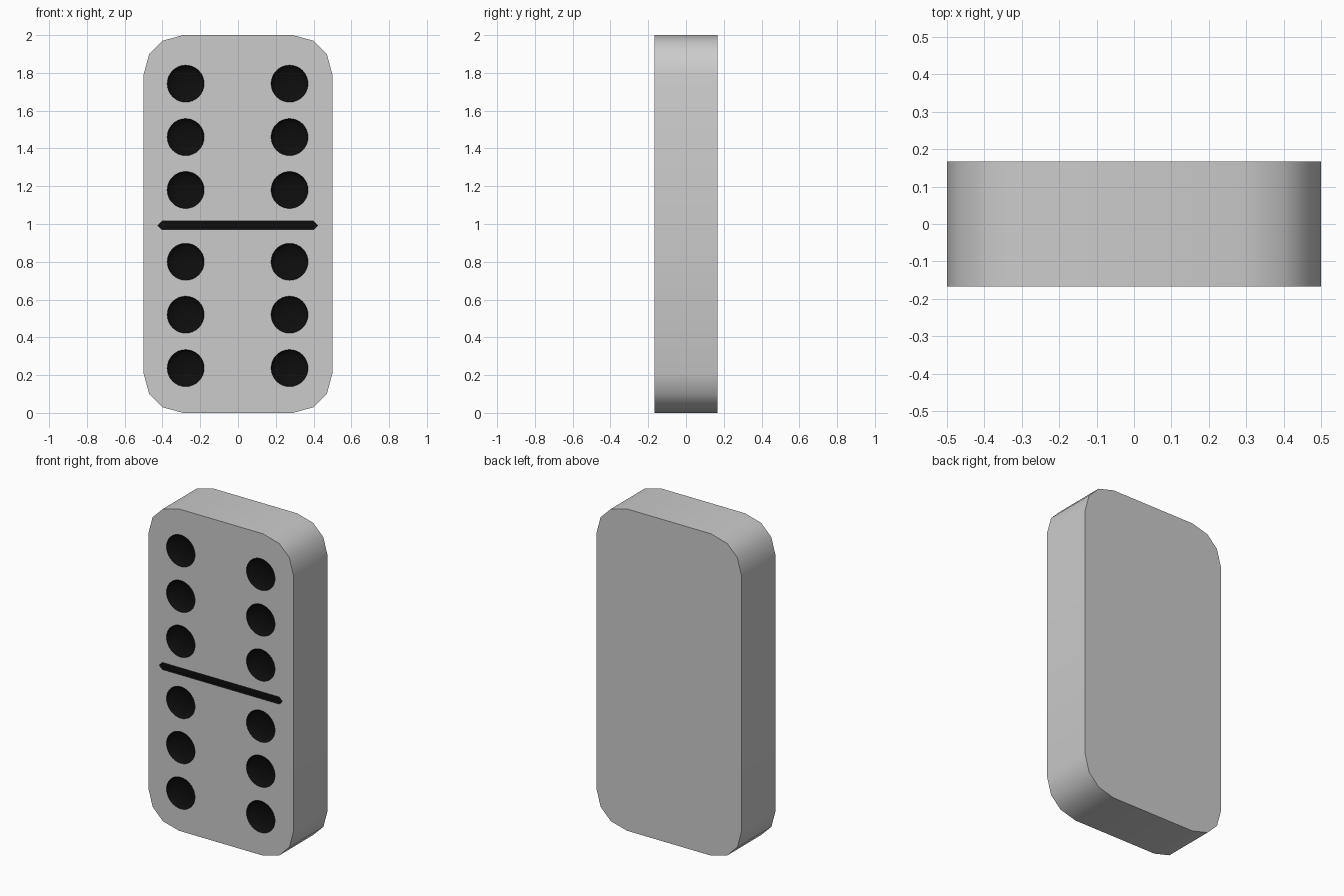
import bpy, bmesh, math
from mathutils import Matrix, Vector

if "Cube" in bpy.data.objects:
    bpy.data.objects.remove(bpy.data.objects["Cube"])

HALF = 0.167          # half thickness
PIP_R, PIP_DEPTH = 0.098, 0.035

black = bpy.data.materials.new("black_paint")
black.diffuse_color = (0.004, 0.004, 0.004, 1)
black.use_nodes = True
black.node_tree.nodes["Principled BSDF"].inputs["Base Color"].default_value = black.diffuse_color
grey = bpy.data.materials.new("tile_grey")
grey.diffuse_color = (0.8, 0.8, 0.8, 1)
grey.use_nodes = True
grey.node_tree.nodes["Principled BSDF"].inputs["Base Color"].default_value = grey.diffuse_color


def make_object(name, bm, mat):
    bmesh.ops.recalc_face_normals(bm, faces=bm.faces)
    mesh = bpy.data.meshes.new(name)
    bm.to_mesh(mesh)
    bm.free()
    mesh.materials.append(mat)
    obj = bpy.data.objects.new(name, mesh)
    bpy.context.collection.objects.link(obj)
    return obj


def prism(bm, outline, y0, y1):
    face = bm.faces.new([bm.verts.new((x, y0, z)) for x, z in outline])
    ext = bmesh.ops.extrude_face_region(bm, geom=[face])
    verts = [v for v in ext["geom"] if isinstance(v, bmesh.types.BMVert)]
    bmesh.ops.translate(bm, verts=verts, vec=(0, y1 - y0, 0))


# tile body: one faceted corner mirrored to all four
corner = [(0.5, 0.79), (0.47, 0.9), (0.4, 0.97), (0.29, 1.0)]
top = corner + [(-x, z) for x, z in reversed(corner)]
outline = [(x, 1 + z) for x, z in top] + [(-x, 1 - z) for x, z in top]
bm = bmesh.new()
prism(bm, outline, -HALF, HALF)
body = make_object("domino_tile", bm, grey)

# cutter: shallow round pips and the dividing groove
bm = bmesh.new()
for x in (-0.277, 0.273):
    for z in (0.237, 0.52, 0.80, 1.18, 1.46, 1.743):
        m = (Matrix.Translation((x, -HALF, z))
             @ Matrix.Diagonal((PIP_R, PIP_DEPTH, PIP_R, 1))
             @ Matrix.Rotation(math.pi / 2, 4, 'X'))
        bmesh.ops.create_uvsphere(bm, u_segments=32, v_segments=16, radius=1, matrix=m)
groove = [(0.422, 0.993), (0.4, 1.015), (-0.403, 1.015),
          (-0.425, 0.993), (-0.403, 0.971), (0.4, 0.971)]
prism(bm, groove, -HALF - 0.05, -HALF + 0.02)
cutter = make_object("pip_cutter", bm, black)
cutter.hide_render = True

# carve the marks, carrying the black paint into the hollows
mod = body.modifiers.new("carve", 'BOOLEAN')
mod.operation = 'DIFFERENCE'
mod.solver = 'EXACT'
mod.material_mode = 'TRANSFER'
mod.object = cutter
bpy.context.view_layer.objects.active = body
body.select_set(True)
bpy.ops.object.modifier_apply(modifier=mod.name)
bpy.data.objects.remove(cutter)
bpy.ops.object.shade_smooth_by_angle(angle=math.radians(30))
